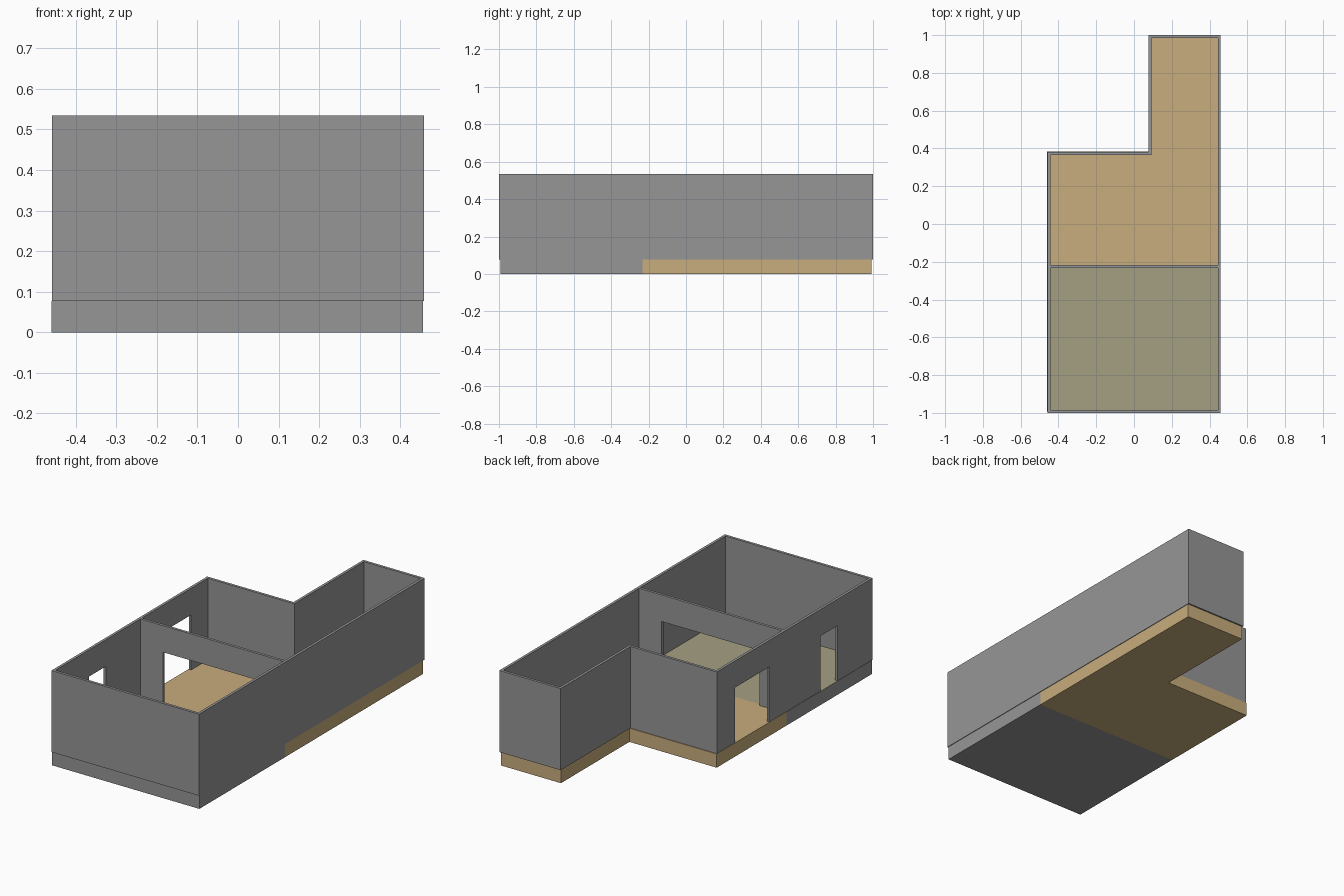
import bpy, bmesh

if "Cube" in bpy.data.objects:
    bpy.data.objects.remove(bpy.data.objects["Cube"])

FLOOR, TOP, HEAD, T = 0.077, 0.535, 0.386, 0.015


def material(name, rgb):
    m = bpy.data.materials.new(name)
    m.diffuse_color = (*rgb, 1)
    m.use_nodes = True
    m.node_tree.nodes["Principled BSDF"].inputs["Base Color"].default_value = m.diffuse_color
    return m


grey = material("wall grey", (0.305, 0.305, 0.305))
tan = material("tan floor", (0.578, 0.418, 0.205))
olive = material("olive floor", (0.376, 0.352, 0.223))


def prism(name, outline, z0, z1, mats, hole=None):
    """Extrude a plan outline; with a matching inner outline it becomes a ring."""
    bm = bmesh.new()
    lo, hi = ([bm.verts.new((x, y, z)) for x, y in outline] for z in (z0, z1))
    n = len(outline)
    if hole:
        ilo, ihi = ([bm.verts.new((x, y, z)) for x, y in hole] for z in (z0, z1))
    else:
        bm.faces.new(lo)
        bm.faces.new(hi)
    for i in range(n):
        j = (i + 1) % n
        bm.faces.new((lo[i], lo[j], hi[j], hi[i]))
        if hole:
            bm.faces.new((ilo[i], ilo[j], ihi[j], ihi[i]))
            bm.faces.new((lo[i], lo[j], ilo[j], ilo[i]))
            bm.faces.new((hi[i], hi[j], ihi[j], ihi[i]))
    bmesh.ops.recalc_face_normals(bm, faces=bm.faces)
    me = bpy.data.meshes.new(name)
    bm.to_mesh(me)
    bm.free()
    for m in mats:
        me.materials.append(m)
    ob = bpy.data.objects.new(name, me)
    bpy.context.collection.objects.link(ob)
    return ob


def rect(x0, x1, y0, y1):
    return [(x0, y0), (x1, y0), (x1, y1), (x0, y1)]


def ell(x0, x1, y0, y1, nx, ny):
    """L-shaped plan with its notch at the back left."""
    return [(x0, y0), (x1, y0), (x1, y1), (nx, y1), (nx, ny), (x0, ny)]


def cut_opening(wall, x0, x1, y0, y1):
    """Cut a floor-level opening through a wall."""
    cutter = prism("opening_cutter", rect(x0, x1, y0, y1), FLOOR - 0.03, HEAD, [grey])
    cutter.hide_render = True
    mod = wall.modifiers.new("opening", 'BOOLEAN')
    mod.operation, mod.solver, mod.object = 'DIFFERENCE', 'EXACT', cutter
    bpy.context.view_layer.objects.active = wall
    bpy.ops.object.modifier_apply(modifier=mod.name)
    bpy.data.objects.remove(cutter)


# base slabs: front one has an olive top, rear one is all tan
front_slab = prism("front_slab", rect(-0.460, 0.4555, -0.993, -0.232), 0, FLOOR, [grey, olive])
for p in front_slab.data.polygons:
    p.material_index = int(p.normal.z > 0.5)
prism("rear_slab", ell(-0.460, 0.4555, -0.232, 0.992, 0.082, 0.385), 0, FLOOR, [tan])

# outer walls with two doorways on the left side
x0, x1, nx, ny = -0.458, 0.459, 0.078, 0.381
walls = prism("outer_walls", ell(x0, x1, -1, 1, nx, ny), FLOOR, TOP, [grey],
              hole=ell(x0 + T, x1 - T, -1 + T, 1 - T, nx + T, ny - T))
for ya, yb in ((-0.084, 0.218), (-0.689, -0.538)):
    cut_opening(walls, x0 - 0.05, x0 + 0.05, ya, yb)

# partition wall with a wide opening
partition = prism("partition_wall", rect(x0 + T, x1 - T, -0.2325, -0.2175), FLOOR, TOP, [grey])
cut_opening(partition, -0.303, 0.304, -0.3, -0.15)
